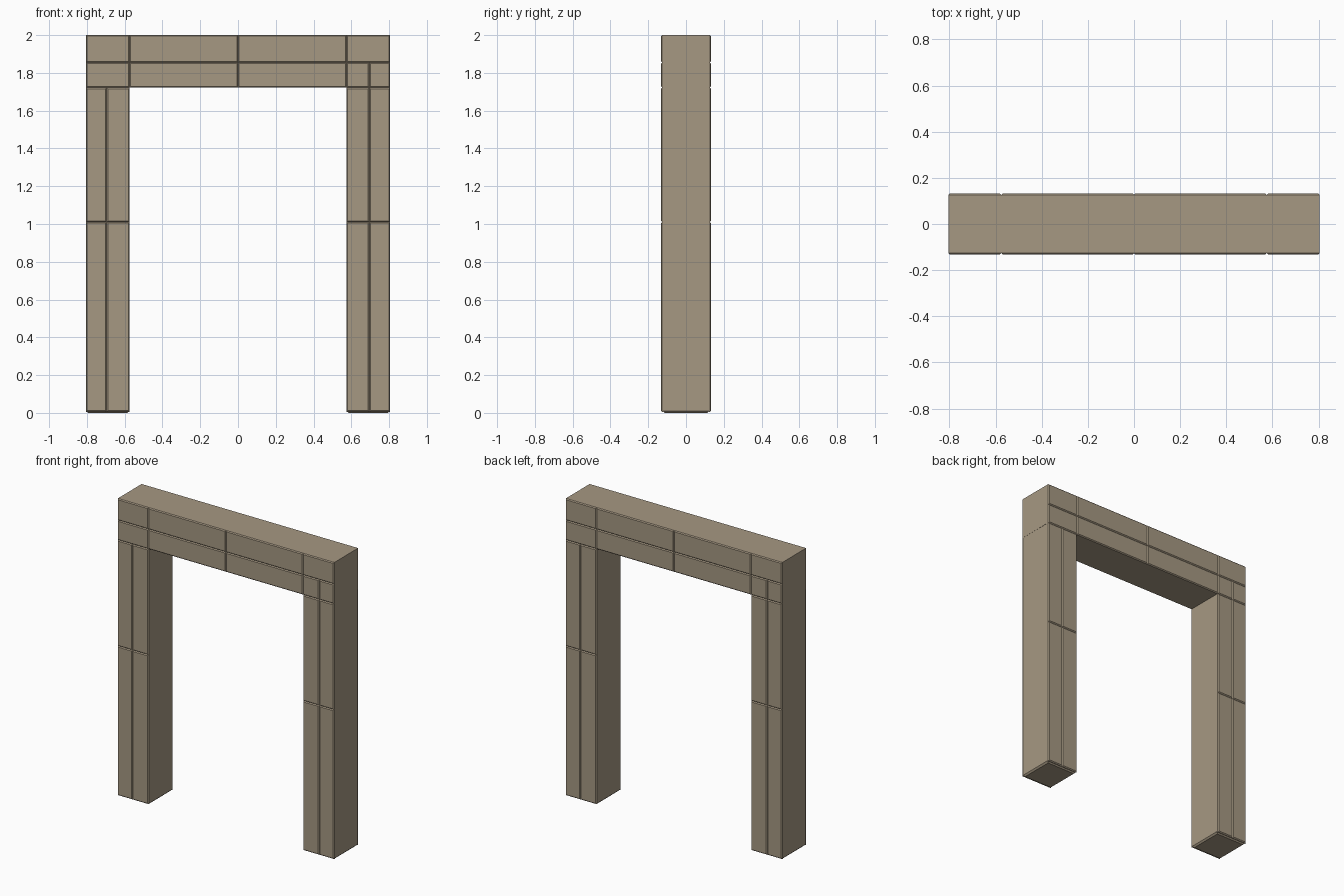
import bpy
import bmesh

cube = bpy.data.objects.get("Cube")
if cube:
    bpy.data.objects.remove(cube, do_unlink=True)

W, D, H = 0.805, 0.132, 2.0    # half width, half depth, height
INNER, LINTEL = 0.575, 1.722   # opening half width and height
MID, ROW, CENTER = 1.01, 1.855, 0.695
SKIN = 0.01                    # thickness of the facing boards

stone = bpy.data.materials.new("weathered tan")
stone.use_nodes = True
colour = (0.38, 0.315, 0.225, 1)
stone.diffuse_color = colour
bsdf = stone.node_tree.nodes["Principled BSDF"]
bsdf.inputs["Base Color"].default_value = colour
bsdf.inputs["Roughness"].default_value = 0.9


def box(name, lo, hi, chamfer=0.0, pick=None):
    """Box between two corners, with chosen edges chamfered."""
    bm = bmesh.new()
    bmesh.ops.create_cube(bm, size=1)
    for v in bm.verts:
        for i in range(3):
            v.co[i] = lo[i] if v.co[i] < 0 else hi[i]
    if chamfer:
        edges = [e for e in bm.edges if all(pick(v.co) for v in e.verts)]
        bmesh.ops.bevel(bm, geom=edges, offset=chamfer, segments=1,
                        profile=0.5, affect='EDGES')
    mesh = bpy.data.meshes.new(name)
    bm.to_mesh(mesh)
    bm.free()
    mesh.materials.append(stone)
    ob = bpy.data.objects.new(name, mesh)
    bpy.context.collection.objects.link(ob)
    return ob


def board(name, face, x0, x1, z0, z1):
    """Thin facing board whose chamfered rim leaves grooves at the joints."""
    outer, inner = face * D, face * (D - SKIN)
    box(name, (min(x0, x1), min(outer, inner), z0),
        (max(x0, x1), max(outer, inner), z1),
        0.006, lambda c: abs(c.y - outer) < 1e-4)


# Solid cores
C = D - SKIN
box("lintel_core", (-W, -C, LINTEL), (W, C, H))
for side, label in ((-1, "right"), (1, "left")):
    a, b = sorted((side * INNER, side * (W - 0.001)))
    box(label + "_post_core", (a, -C, 0), (b, C, LINTEL),
        0.01, lambda c: c.z < 0.01)

# Facing boards on front and back
for face, where in ((-1, "front"), (1, "back")):
    for side, label in ((-1, "right"), (1, "left")):
        tag = f"{where}_{label}_"
        for x0, x1, part in ((INNER, CENTER, "inner"), (CENTER, W, "outer")):
            a, b = side * x0, side * x1
            board(tag + part + "_lower_board", face, a, b, 0.006, MID)
            board(tag + part + "_upper_board", face, a, b, MID, LINTEL)
            # One post on each face runs up into the lintel
            if side == -face:
                board(tag + part + "_top_board", face, a, b, LINTEL, ROW)
        if side != -face:
            board(tag + "corner_board", face, side * INNER, side * W, LINTEL, ROW)
        board(tag + "cap_board", face, side * INNER, side * W, ROW, H)
        for z0, z1, part in ((LINTEL, ROW, "low"), (ROW, H, "high")):
            board(tag + part + "_lintel_board", face, 0, side * INNER, z0, z1)
